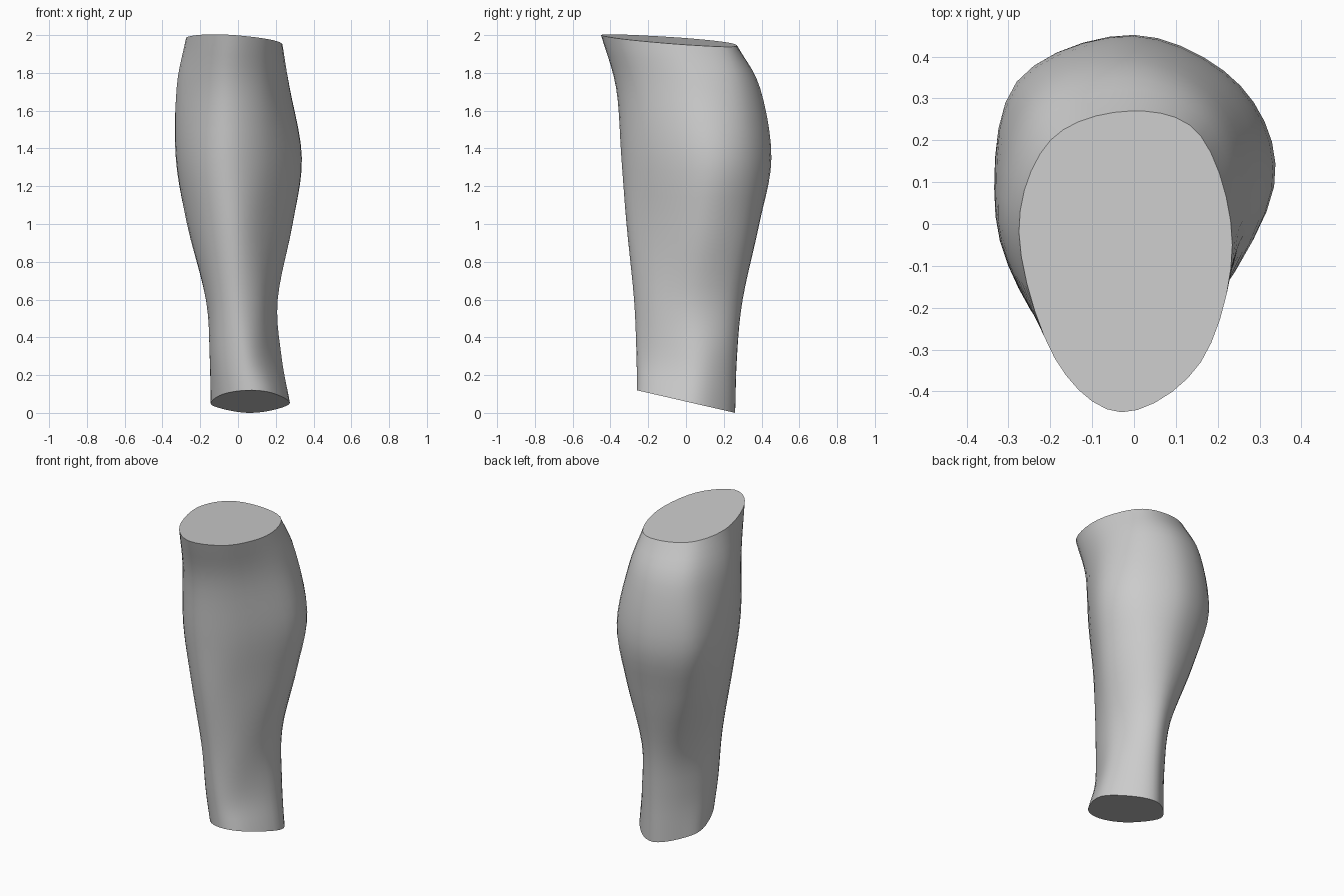
import bpy, bmesh
from mathutils import Vector

if "Cube" in bpy.data.objects:
    bpy.data.objects.remove(bpy.data.objects["Cube"])

# Cross-sections, bottom to top: height, then points running
# front, front-right, right, back-right, back, back-left, left, front-left
SECTIONS = [
    (0.06, [(.05, -.26), (.18, -.2), (.275, .03), (.18, .2), (.05, .26), (-.08, .17), (-.145, .04), (-.08, -.17)]),
    (0.30, [(.03, -.262), (.14, -.18), (.23, .04), (.17, .2), (.05, .27), (-.075, .185), (-.15, 0), (-.10, -.185)]),
    (0.60, [(0, -.275), (.13, -.19), (.21, .03), (.16, .22), (.04, .30), (-.09, .22), (-.17, 0), (-.12, -.2)]),
    (1.00, [(-.03, -.315), (.13, -.21), (.288, .07), (.21, .3), (.02, .388), (-.2, .295), (-.27, .04), (-.18, -.22)]),
    (1.35, [(-.05, -.342), (.16, -.22), (.335, .09), (.255, .33), (0, .452), (-.28, .34), (-.325, .03), (-.22, -.24)]),
    (1.72, [(-.05, -.37), (.15, -.26), (.272, .03), (.21, .28), (0, .392), (-.245, .31), (-.325, .01), (-.21, -.26)]),
    (1.965, [(-.03, -.45), (.16, -.33), (.235, -.05), (.16, .21), (-.01, .27), (-.2, .2), (-.275, -.02), (-.19, -.32)]),
]
STEPS = 5


def spline(a, b, c, d, t):
    return 0.5 * (2 * b + (c - a) * t + (2 * a - 5 * b + 4 * c - d) * t * t
                  + (3 * b - a - 3 * c + d) * t ** 3)


def smooth_ring(points):
    n = len(points)
    return [spline(*(points[(i + k) % n] for k in (-1, 0, 1, 2)), s / STEPS)
            for i in range(n) for s in range(STEPS)]


# Slanted cuts at the ankle and below the knee
rings = []
for i, (z, pts) in enumerate(SECTIONS):
    ring = []
    for x, y in pts:
        dz = 0
        if i == 0:
            dz = -0.23 * y
        elif i == len(SECTIONS) - 1:
            dz = -0.075 * y - 0.07 * x
        ring.append(Vector((x, y, z + dz)))
    rings.append(smooth_ring(ring))

# Loft the sections into a smooth skin
padded = [[2 * p - q for p, q in zip(rings[0], rings[1])]] + rings
padded.append([2 * p - q for p, q in zip(rings[-1], rings[-2])])
levels = []
for i in range(len(rings) - 1):
    for s in range(STEPS):
        levels.append([spline(*col, s / STEPS) for col in zip(*padded[i:i + 4])])
levels.append(rings[-1])

bm = bmesh.new()
loops = [[bm.verts.new(p) for p in level] for level in levels]
n = len(loops[0])
for low, high in zip(loops, loops[1:]):
    for j in range(n):
        k = (j + 1) % n
        bm.faces.new((low[j], low[k], high[k], high[j]))

# Flat end caps
bm.faces.new(loops[0][::-1])
bm.faces.new(loops[-1])
bmesh.ops.recalc_face_normals(bm, faces=bm.faces)

mesh = bpy.data.meshes.new("lower_leg")
bm.to_mesh(mesh)
bm.free()
leg = bpy.data.objects.new("lower_leg", mesh)
bpy.context.collection.objects.link(leg)
bpy.context.view_layer.objects.active = leg
leg.select_set(True)
bpy.ops.object.shade_smooth_by_angle()
